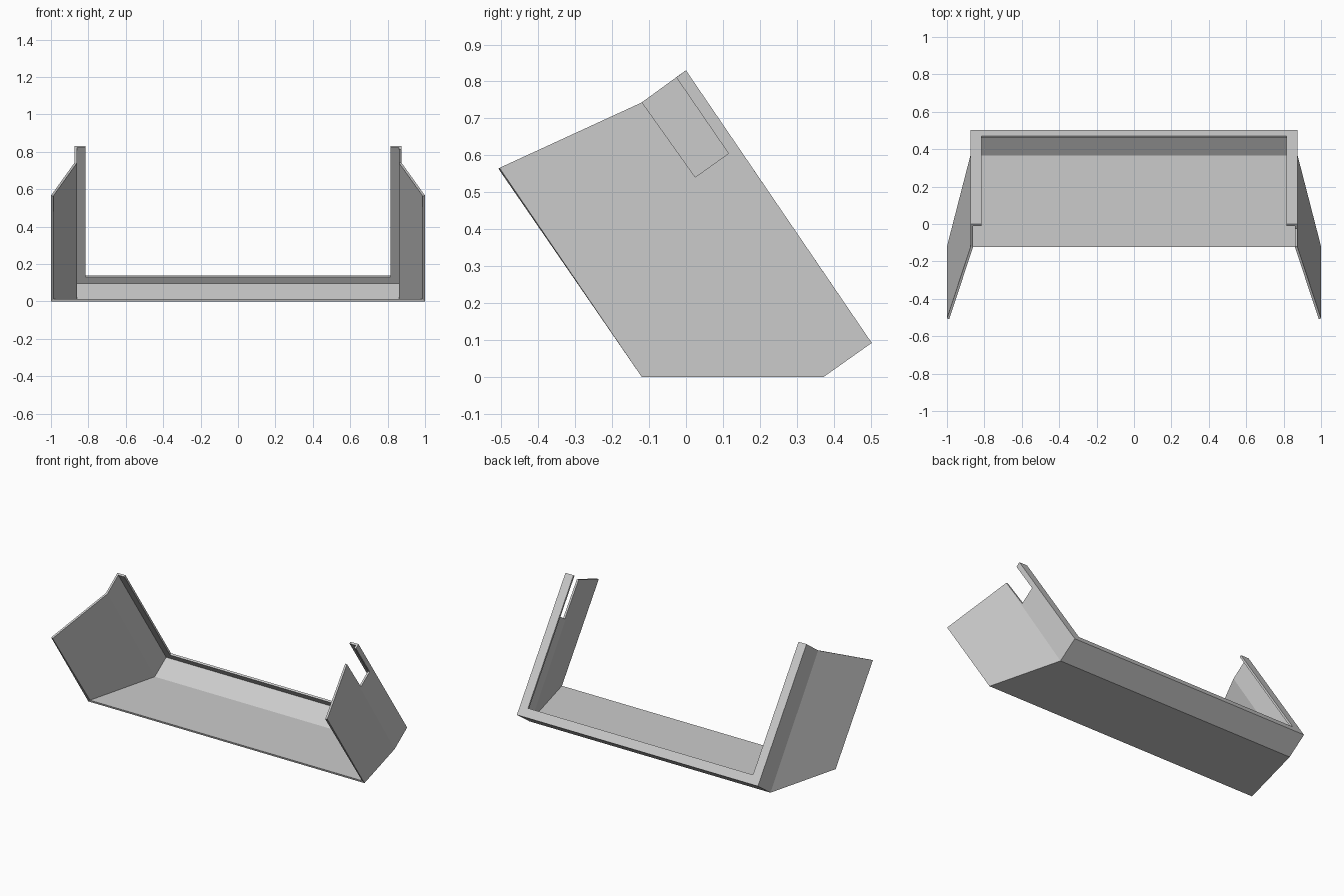
import bpy
import bmesh
from mathutils import Vector

cube = bpy.data.objects.get("Cube")
if cube:
    bpy.data.objects.remove(cube, do_unlink=True)

grey = bpy.data.materials.new("plain grey")
grey.use_nodes = True
colour = (0.6, 0.6, 0.6, 1)
grey.diffuse_color = colour
grey.node_tree.nodes["Principled BSDF"].inputs["Base Color"].default_value = colour


def finish(name, bm):
    bmesh.ops.recalc_face_normals(bm, faces=bm.faces)
    mesh = bpy.data.meshes.new(name)
    bm.to_mesh(mesh)
    bm.free()
    mesh.materials.append(grey)
    obj = bpy.data.objects.new(name, mesh)
    bpy.context.collection.objects.link(obj)
    return obj


# Outer skin: rows run front edge, crease, back corner, lip edge.
# Each row gives the side wall's top end and its bottom corner.
rows = [
    ((1.0, -0.505, 0.566), (1.0, -0.12, 0)),
    ((0.873, -0.12, 0.743), (0.873, 0.373, 0)),
    ((0.873, 0, 0.83), (0.873, 0.503, 0.092)),
    ((0.815, 0, 0.83), (0.815, 0.471, 0.139)),
]
bm = bmesh.new()
grid = []
for top, low in rows:
    mirrored = [(-p[0], p[1], p[2]) for p in (top, low)]
    grid.append([bm.verts.new(p) for p in (*mirrored, low, top)])
for a, b in zip(grid, grid[1:]):
    for i in range(3):
        bm.faces.new((a[i], a[i + 1], b[i + 1], b[i]))
bmesh.ops.recalc_face_normals(bm, faces=bm.faces)
# Make the floor face down so that thickness grows inwards
floor = min(bm.faces, key=lambda f: f.calc_center_median().z)
if floor.normal.z > 0:
    bmesh.ops.reverse_faces(bm, faces=bm.faces)
mesh = bpy.data.meshes.new("flared_shroud")
bm.to_mesh(mesh)
bm.free()
mesh.materials.append(grey)
shroud = bpy.data.objects.new("flared_shroud", mesh)
bpy.context.collection.objects.link(shroud)

# Sheet thickness
solid = shroud.modifiers.new("thickness", "SOLIDIFY")
solid.thickness = 0.013
solid.offset = -1
solid.use_even_offset = True
solid.use_quality_normals = True

# Notch cutter for the left wall, beside the back lip
bm = bmesh.new()
profile = [Vector(p) for p in
           ((0.84, -0.12, 0.745), (0.84, 0.025, 0.541),
            (0.84, 0.115, 0.605), (0.84, -0.025, 0.812))]
rise = (profile[0] - profile[1]) * 0.4
profile[0] += rise
profile[3] += rise
face = bm.faces.new([bm.verts.new(p) for p in profile])
ext = bmesh.ops.extrude_face_region(bm, geom=[face])
bmesh.ops.translate(bm, vec=(0.06, 0, 0),
                    verts=[v for v in ext["geom"] if isinstance(v, bmesh.types.BMVert)])
cutter = finish("notch_cutter", bm)
cutter.hide_render = True
cutter.hide_viewport = True
cutter.display_type = "WIRE"

cut = shroud.modifiers.new("notch", "BOOLEAN")
cut.operation = "DIFFERENCE"
cut.solver = "EXACT"
cut.object = cutter
